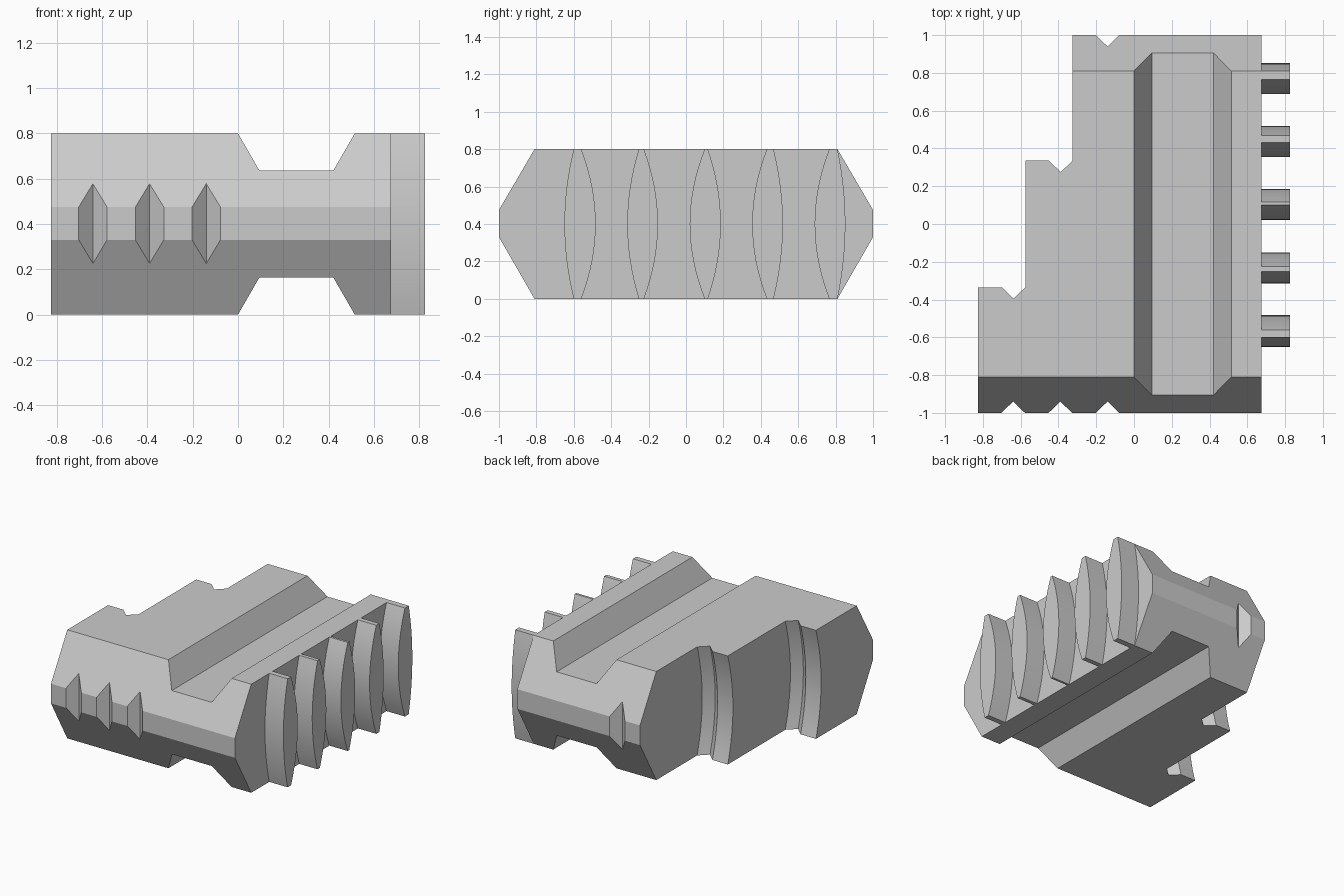
import bpy
import bmesh
from mathutils import Vector

cube = bpy.data.objects.get("Cube")
if cube:
    bpy.data.objects.remove(cube, do_unlink=True)

steel = bpy.data.materials.new("plain grey steel")
steel.use_nodes = True
grey = (0.6, 0.6, 0.6, 1)
steel.diffuse_color = grey
steel.node_tree.nodes["Principled BSDF"].inputs["Base Color"].default_value = grey

H = 0.8          # overall height
MID = H / 2


def loft(name, rings):
    """Closed solid through rings of equal point count."""
    bm = bmesh.new()
    loops = [[bm.verts.new(p) for p in ring] for ring in rings]
    bm.faces.new(loops[0])
    bm.faces.new(loops[-1])
    n = len(loops[0])
    for low, high in zip(loops, loops[1:]):
        for i in range(n):
            j = (i + 1) % n
            bm.faces.new((low[i], low[j], high[j], high[i]))
    bmesh.ops.recalc_face_normals(bm, faces=bm.faces)
    mesh = bpy.data.meshes.new(name)
    bm.to_mesh(mesh)
    bm.free()
    mesh.materials.append(steel)
    obj = bpy.data.objects.new(name, mesh)
    bpy.context.collection.objects.link(obj)
    return obj


def activate(obj):
    bpy.ops.object.select_all(action="DESELECT")
    obj.select_set(True)
    bpy.context.view_layer.objects.active = obj


def cut(target, cutter):
    mod = target.modifiers.new("cut", "BOOLEAN")
    mod.operation = "DIFFERENCE"
    mod.solver = "EXACT"
    mod.object = cutter
    activate(target)
    bpy.ops.object.modifier_apply(modifier=mod.name)
    bpy.data.objects.remove(cutter, do_unlink=True)


def bow(z):
    """Curve that is 0 at top and bottom and 1 at mid height."""
    return 1 - ((z - MID) / MID) ** 2


def half_length(z):
    """Half length of the body, chamfered above and below the end faces."""
    if z > 0.475:
        return 1 - 0.19 * (z - 0.475) / (H - 0.475)
    if z < 0.33:
        return 1 - 0.19 * (0.33 - z) / 0.33
    return 1


# Body: stepped plan, with hollow, notched step faces
def plan(z):
    end = half_length(z)
    points = [(0.675, -end), (0.675, end), (-0.325, end)]
    for x, y in ((-0.325, 0.335), (-0.575, -0.335)):
        y -= 0.06 * bow(z)
        points += [(x, y), (x - 0.063, y - 0.06), (x - 0.125, y), (x - 0.25, y)]
    points.append((-0.825, -end))
    return [(x, y, z) for x, y in points]


levels = sorted([H * i / 16 for i in range(17)] + [0.33, 0.475])
body = loft("jaw_body", [plan(z) for z in levels])

# Channels along the top and bottom
channel = [(-0.058, 0.9), (0.095, 0.635), (0.42, 0.635), (0.573, 0.9)]
for flip in (False, True):
    section = [(x, H - z if flip else z) for x, z in channel]
    cut(body, loft("channel_cutter", [[(x, y, z) for x, z in section] for y in (-1.2, 1.2)]))

# Upright V notches in the front and back end faces
for x, side in ((-0.64, -1), (-0.39, -1), (-0.14, -1), (-0.14, 1)):
    vee = [(x, 0.94 * side), (x - 0.125, 1.06 * side), (x + 0.125, 1.06 * side)]
    cut(body, loft("notch_cutter", [[(px, py, z) for px, py in vee] for z in (-0.1, 0.9)]))

# Teeth: lens-shaped ribs, given as (end left, mid left, end right, mid right)
ribs = [(-0.6, -0.65, -0.56, -0.483), (-0.252, -0.314, -0.225, -0.15),
        (0.1, 0.02, 0.117, 0.186), (0.432, 0.354, 0.468, 0.518),
        (0.766, 0.688, 0.81, 0.852)]
heights = [H * i / 16 for i in range(17)]
parts = [body]
for number, (l_end, l_mid, r_end, r_mid) in enumerate(ribs, 1):
    left = [(l_end + (l_mid - l_end) * bow(z), z) for z in heights]
    right = [(r_end + (r_mid - r_end) * bow(z), z) for z in reversed(heights)]
    parts.append(loft(f"tooth_{number}",
                      [[(x, y, z) for y, z in left + right] for x in (0.655, 0.825)]))

for part in parts:
    activate(part)
    bpy.ops.object.shade_smooth_by_angle(angle=0.35)
